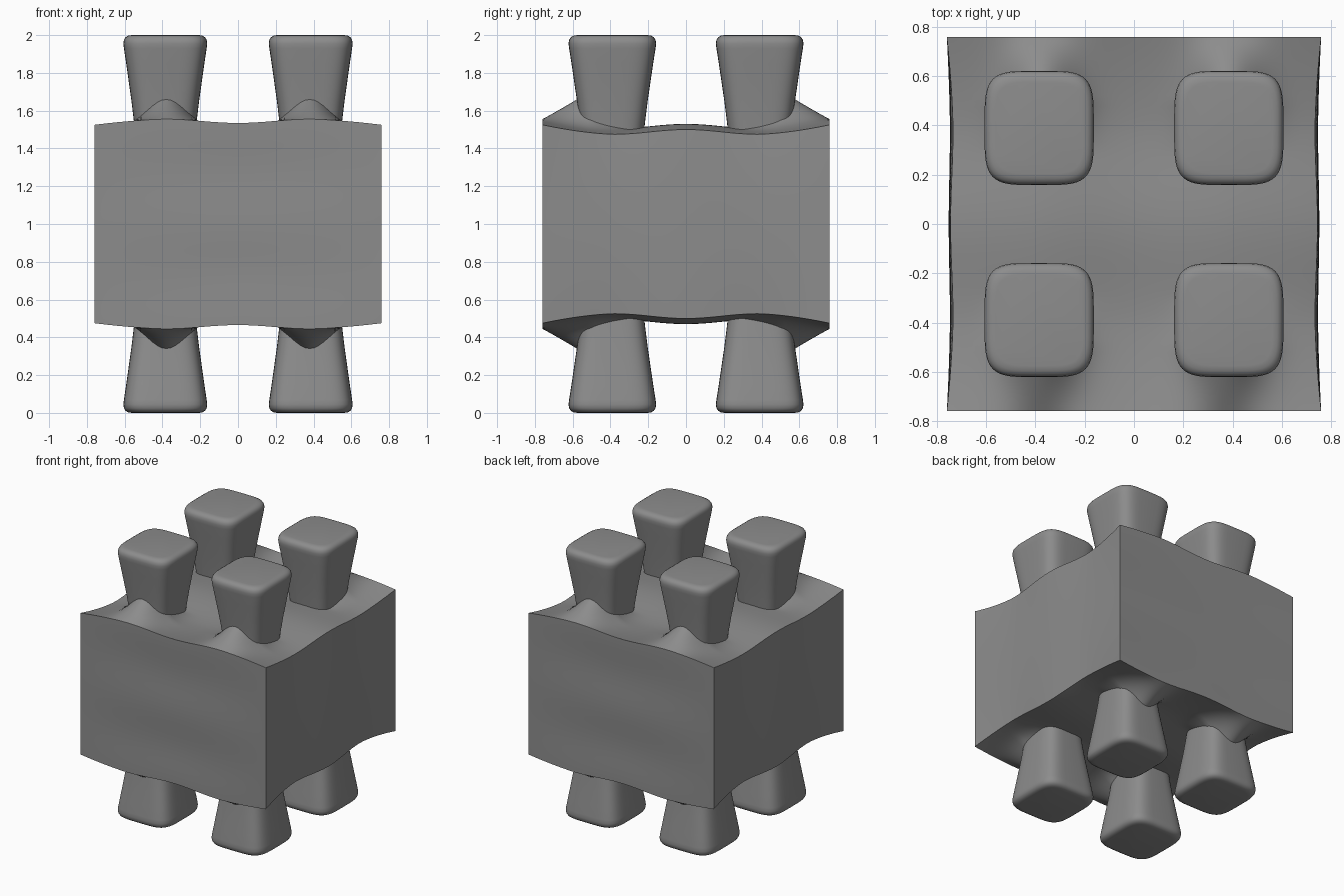
import bpy, bmesh
from math import cos, sin, pi, exp, copysign

if "Cube" in bpy.data.objects:
    bpy.data.objects.remove(bpy.data.objects["Cube"])

HALF = 0.76           # half width of the body
LEG = (0.385, 0.39)   # leg centre in one quadrant

grey = bpy.data.materials.new("dark_grey")
grey.diffuse_color = (0.265, 0.265, 0.265, 1)
grey.use_nodes = True
grey.node_tree.nodes["Principled BSDF"].inputs["Base Color"].default_value = grey.diffuse_color


def wave(t, mid, leg, corner):
    # smooth curve through the values at the middle, beside the leg and at the corner
    t = abs(t)
    if t < 0.5:
        return mid + (leg - mid) * (0.5 - 0.5 * cos(2 * pi * t))
    return leg + (corner - leg) * (2 * t - 1) ** 1.6


def top_height(u, v):
    # wavy top: front/back edge wave + side edge wave
    h = wave(u, 1.535, 1.555, 1.525) + wave(v, 1.50, 1.475, 1.525) - 1.525
    # pulled-up web in front of and behind each leg
    ax, ay = abs(u) * HALF, abs(v) * HALF
    if ay > 0.5:
        k = (HALF - ay) / 0.19
    else:
        k = max(0.0, (ay - 0.3) / 0.2) * 1.37
    return h + 0.143 * k * exp(-((ax - 0.38) / 0.135) ** 2)


def finish(name, bm):
    bmesh.ops.recalc_face_normals(bm, faces=bm.faces[:])
    me = bpy.data.meshes.new(name)
    bm.to_mesh(me)
    bm.free()
    me.materials.append(grey)
    ob = bpy.data.objects.new(name, me)
    bpy.context.collection.objects.link(ob)
    bpy.ops.object.select_all(action='DESELECT')
    ob.select_set(True)
    bpy.context.view_layer.objects.active = ob
    bpy.ops.object.shade_smooth_by_angle(angle=0.7)


# Body: finely divided cube bent into the wavy block
bm = bmesh.new()
bmesh.ops.create_cube(bm, size=2)
bmesh.ops.subdivide_edges(bm, edges=bm.edges[:], cuts=63, use_grid_fill=True)
for p in bm.verts:
    u, v, w = p.co
    inset = wave(v, 0.015, 0.025, 0) * (0.5 + 0.5 * w * w) * u ** 6
    ripple = 0.008 * sin(pi * w) ** 2 * v ** 6 * (1 - u * u)
    p.co = (u * (HALF - inset), v * (HALF - ripple), 1 + w * (top_height(u, v) - 1))
# open the body where the legs grow out
hidden = []
for f in bm.faces:
    c = f.calc_center_median()
    if abs(abs(c.x) - LEG[0]) < 0.1 and abs(abs(c.y) - LEG[1]) < 0.1 and abs(c.z - 1) > 0.3:
        hidden.append(f)
bmesh.ops.delete(bm, geom=hidden, context='FACES')
finish("body", bm)

# Legs: flared rounded-square lofts, (height, half width)
PROFILE = [(1.43, 0.154), (1.55, 0.167), (1.65, 0.179), (1.75, 0.193), (1.85, 0.207),
           (1.93, 0.219), (1.955, 0.222), (1.975, 0.219), (1.988, 0.211),
           (1.997, 0.197), (2.0, 0.178)]
SEG = 56


def make_leg(name, sx, sy, sz):
    bm = bmesh.new()
    rings = []
    for z, r in PROFILE:
        e = 0.58 - 0.12 * min(1, (z - 1.43) / 0.45)   # rounder towards the body
        ring = []
        for i in range(SEG):
            a = 2 * pi * i / SEG
            c, s = cos(a), sin(a)
            x = r * copysign(abs(c) ** e, c)
            y = r * 1.045 * copysign(abs(s) ** e, s)
            ring.append(bm.verts.new((sx * LEG[0] + x, sy * LEG[1] + y, 1 + sz * (z - 1))))
        rings.append(ring)
    for a, b in zip(rings, rings[1:]):
        for i in range(SEG):
            j = (i + 1) % SEG
            bm.faces.new((a[i], a[j], b[j], b[i]))
    bm.faces.new(rings[-1])
    finish(name, bm)


for sz, level in ((1, "upper"), (-1, "lower")):
    for sy, depth in ((-1, "front"), (1, "back")):
        for sx, side in ((-1, "left"), (1, "right")):
            make_leg(f"{level}_{depth}_{side}_leg", sx, sy, sz)
